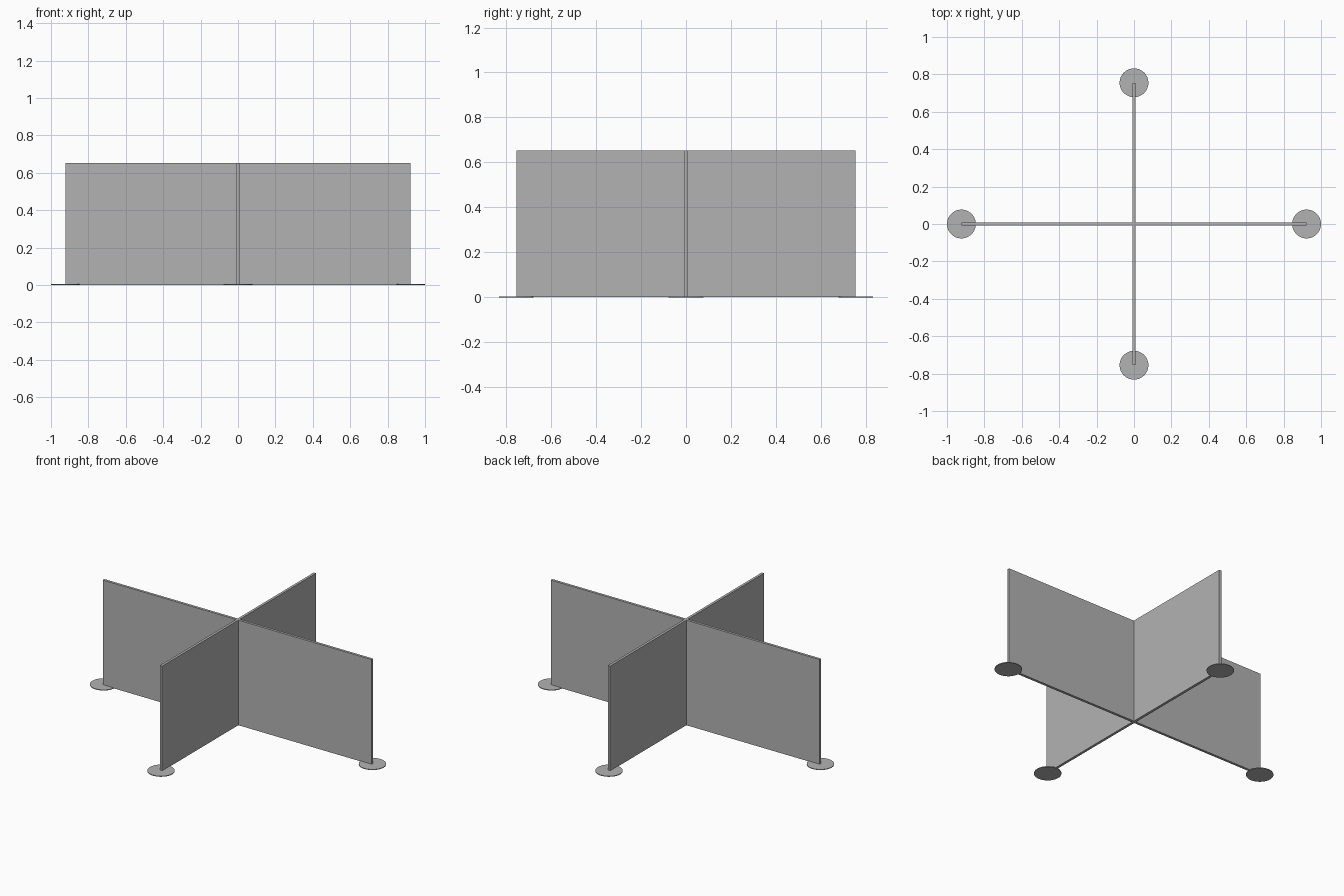
import bpy, bmesh

cube = bpy.data.objects.get("Cube")
if cube:
    bpy.data.objects.remove(cube, do_unlink=True)

HALF_X, HALF_Y = 0.923, 0.755      # arm lengths, which are also the foot centres
TOP = 0.653
T = 0.008                          # half the panel thickness
FOOT_R, FOOT_H = 0.077, 0.004

grey = bpy.data.materials.new("Panel grey")
grey.use_nodes = True
grey.diffuse_color = (0.45, 0.45, 0.45, 1)
grey.node_tree.nodes["Principled BSDF"].inputs["Base Color"].default_value = grey.diffuse_color


def finish(bm, name):
    bmesh.ops.recalc_face_normals(bm, faces=bm.faces)
    mesh = bpy.data.meshes.new(name)
    bm.to_mesh(mesh)
    bm.free()
    mesh.materials.append(grey)
    obj = bpy.data.objects.new(name, mesh)
    bpy.context.collection.objects.link(obj)
    return obj


# Crossed divider panels: a plus-shaped outline extruded upwards
outline = [(HALF_X, -T), (HALF_X, T), (T, T), (T, HALF_Y), (-T, HALF_Y), (-T, T),
           (-HALF_X, T), (-HALF_X, -T), (-T, -T), (-T, -HALF_Y), (T, -HALF_Y), (T, -T)]
bm = bmesh.new()
base = bm.faces.new([bm.verts.new((x, y, 0.001)) for x, y in outline])
extruded = bmesh.ops.extrude_face_region(bm, geom=[base], use_keep_orig=True)
raised = [v for v in extruded["geom"] if isinstance(v, bmesh.types.BMVert)]
bmesh.ops.translate(bm, verts=raised, vec=(0, 0, TOP - 0.001))
finish(bm, "crossed_panels")

# Flat round foot under the end of each arm
feet = {"left_foot": (HALF_X, 0), "right_foot": (-HALF_X, 0),
        "front_foot": (0, -HALF_Y), "back_foot": (0, HALF_Y)}
for name, (x, y) in feet.items():
    bm = bmesh.new()
    bmesh.ops.create_cone(bm, cap_ends=True, segments=48, radius1=FOOT_R,
                          radius2=FOOT_R, depth=FOOT_H)
    foot = finish(bm, name)
    foot.location = (x, y, FOOT_H / 2)
    # Smooth rim with sharp cap edges
    bpy.ops.object.select_all(action="DESELECT")
    foot.select_set(True)
    bpy.context.view_layer.objects.active = foot
    bpy.ops.object.shade_smooth_by_angle()
